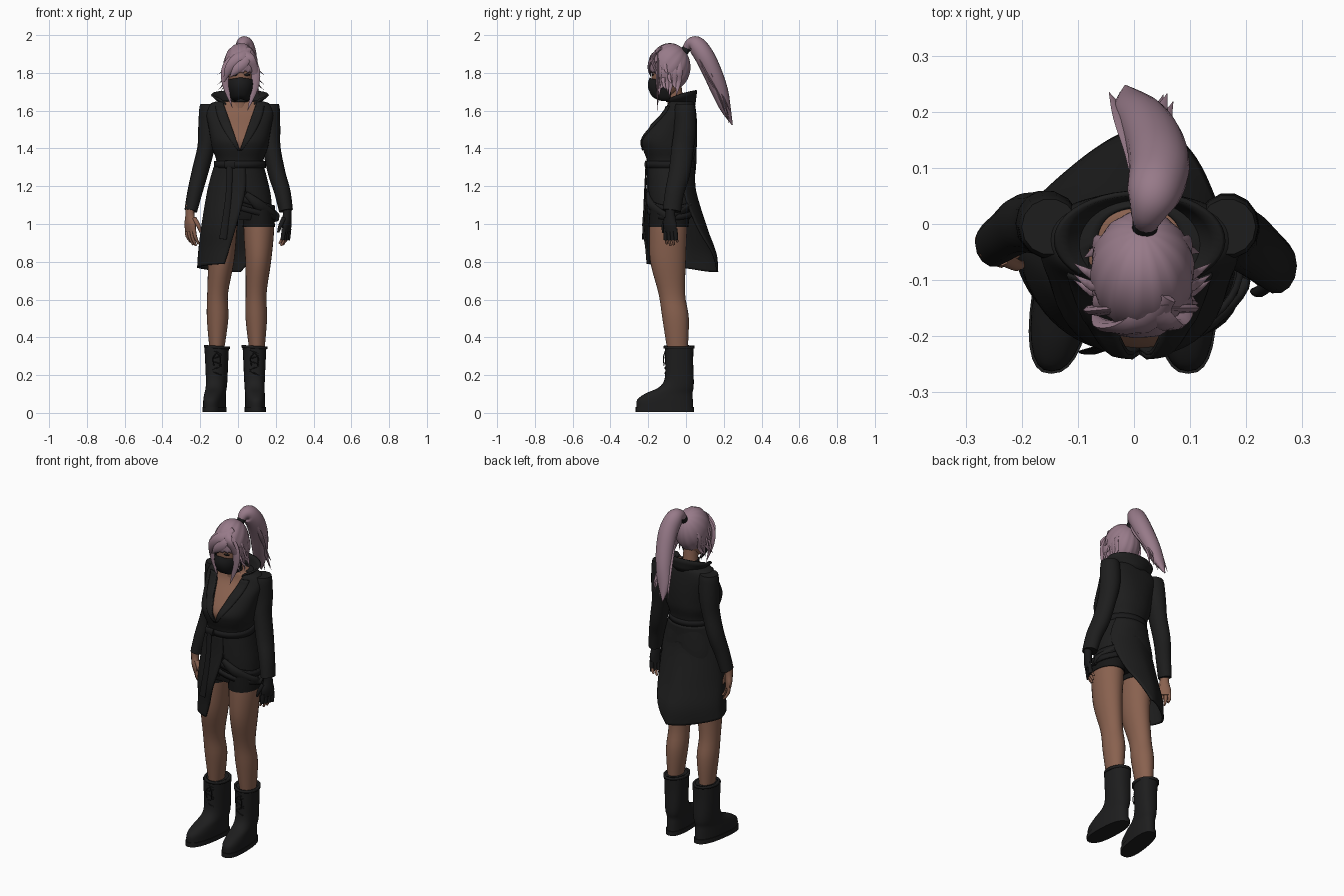
import bpy, bmesh, math, random
from mathutils import Vector, Matrix

if "Cube" in bpy.data.objects:
    bpy.data.objects.remove(bpy.data.objects["Cube"])
random.seed(4)
V = Vector

def material(name, r, g, b):
    m = bpy.data.materials.new(name)
    m.diffuse_color = (r, g, b, 1)
    m.use_nodes = True
    m.node_tree.nodes["Principled BSDF"].inputs["Base Color"].default_value = m.diffuse_color
    return m

COAT = material("black coat cloth", .0125, .0125, .0125)
BOOT = material("boot leather", .0125, .0125, .0128)
SKIN = material("skin", .25, .12, .078)
HAIR = material("lilac hair", .31, .195, .25)
SHORT = material("shorts cloth", .008, .008, .008)
MASK = material("mask and strap black", .0105, .0105, .011)

def finish(name, bm, mat, thick=0):
    bmesh.ops.recalc_face_normals(bm, faces=bm.faces)
    me = bpy.data.meshes.new(name)
    bm.to_mesh(me)
    bm.free()
    me.materials.append(mat)
    me.shade_smooth()
    me.set_sharp_from_angle(angle=math.radians(50))
    ob = bpy.data.objects.new(name, me)
    bpy.context.collection.objects.link(ob)
    if thick:
        s = ob.modifiers.new("thickness", 'SOLIDIFY')
        s.thickness, s.offset = thick, 0
    return ob

def spline(keys, sub):
    """Catmull-Rom through tuples of numbers."""
    out = []
    for i in range(len(keys) - 1):
        p0, p1, p2, p3 = (keys[max(0, min(len(keys) - 1, i + k))] for k in (-1, 0, 1, 2))
        for s in range(sub):
            t = s / sub
            out.append([.5 * (2*b + (c-a)*t + (2*a-5*b+4*c-d)*t*t + (3*b-a-3*c+d)*t**3)
                        for a, b, c, d in zip(p0, p1, p2, p3)])
    return out + [list(keys[-1])]

def skin_rows(rows, closed=True, cap=True):
    bm = bmesh.new()
    vs = [[bm.verts.new(p) for p in r] for r in rows]
    n = len(rows[0])
    for a, b in zip(vs, vs[1:]):
        for i in range(n if closed else n - 1):
            j = (i + 1) % n
            bm.faces.new((a[i], a[j], b[j], b[i]))
    if closed and cap:
        bm.faces.new(vs[0])
        bm.faces.new(vs[-1])
    return bm

def loft_rows(keys, seg=28, sub=4, p=2, shear=0):
    """Stack of level rings: x, y, z, half width, half depth."""
    rows = []
    for x, y, z, rx, ry in spline(keys, sub):
        row = []
        for i in range(seg):
            c, s = math.cos(2*math.pi*i/seg), math.sin(2*math.pi*i/seg)
            px = x + rx * math.copysign(abs(c)**(2/p), c)
            py = y + ry * math.copysign(abs(s)**(2/p), s)
            row.append(V((px + shear * (py + .03), py, z)))
        rows.append(row)
    return rows

def loft(name, keys, mat, **kw):
    return finish(name, skin_rows(loft_rows(keys, **kw)), mat)

def tube(name, keys, mat, side=(1, 0, 0), seg=14, sub=5):
    """Sweep along x, y, z with two radii; the first lies along side."""
    pts, rows = spline(keys, sub), []
    for i, k in enumerate(pts):
        t = (V(pts[min(i+1, len(pts)-1)][:3]) - V(pts[max(i-1, 0)][:3])).normalized()
        a = (V(side) - t * V(side).dot(t)).normalized()
        b = t.cross(a)
        rows.append([V(k[:3]) + a*max(k[3], .0006)*math.cos(q) + b*max(k[4], .0006)*math.sin(q)
                     for q in (2*math.pi*j/seg for j in range(seg))])
    return finish(name, skin_rows(rows), mat)

def band(name, c, rx, ry, h, mat, tilt=0, thick=.012):
    """Belt loop, tilted so its +x side drops."""
    rows = [[V((c[0] + rx*math.cos(q), c[1] + ry*math.sin(q), c[2] + dz - tilt*math.cos(q)))
             for q in (2*math.pi*j/40 for j in range(40))] for dz in (-h/2, h/2)]
    return finish(name, skin_rows(rows, True, False), mat, thick)

# Coat body with a V neck and a slanted hem on the +x hip
BODY = [(.01, -.035, 1.65, .075, .065), (.01, -.03, 1.637, .15, .072), (.01, -.035, 1.59, .175, .085),
        (.01, -.063, 1.52, .163, .118), (.01, -.087, 1.45, .152, .142), (.01, -.087, 1.4, .143, .138),
        (.01, -.083, 1.33, .12, .118), (.01, -.078, 1.25, .138, .12), (.01, -.073, 1.15, .16, .123),
        (.01, -.07, 1.05, .168, .12)]
P, SLOPE = 2.25, .35
bm = skin_rows(loft_rows(BODY, seg=48, p=P), True, False)
apex, hem, hem_n = V((.01, 0, 1.39)), V((.02, 0, 1.19)), V((-.16, 0, -.18))
vn = [V((s, 0, -SLOPE)) for s in (1, -1)]
for co, no in ((apex, vn[0]), (apex, vn[1]), (hem, hem_n)):
    bmesh.ops.bisect_plane(bm, geom=bm.verts[:] + bm.edges[:] + bm.faces[:], plane_co=co, plane_no=no)
gone = []
for f in bm.faces:
    c = f.calc_center_median()
    if (c.y < -.04 and all((c - apex).dot(n) < 0 for n in vn)) or (c.x > .02 and (c - hem).dot(hem_n) > 0):
        gone.append(f)
bmesh.ops.delete(bm, geom=gone, context='FACES')
finish("coat_body", bm, COAT, .008)

# Chest skin under the V neck
loft("chest", [(x, y, z, rx - .013, ry - .011) for x, y, z, rx, ry in BODY[:7]], SKIN, p=P)

# Lapels following the coat front
fine = spline(BODY, 8)
def front_y(x, z):
    k = min(fine, key=lambda q: abs(q[2] - z))
    return k[1] - k[4] * max(.05, 1 - abs((x - k[0]) / k[3])**P)**(1/P)
for s, n in ((-1, "left"), (1, "right")):
    rows = []
    for i in range(15):
        t = i / 14
        z = 1.625 - .235 * t
        w = .01 + .045 * math.sin(math.pi * min(1, .3 + .7 * t))
        xs = [.01 + s * (SLOPE * (z - 1.39) + w * k / 4) for k in range(5)]
        rows.append([V((x, front_y(x, z) - .006, z)) for x in xs])
    finish(n + "_lapel", skin_rows(rows, False), COAT, .008)

# Standing flared collar
rows = []
for v in (0, .33, .66, 1):
    row = []
    for i in range(33):
        a = math.radians(46 + 268 * i / 32)
        back = math.sqrt((1 - math.cos(a)) / 2)
        row.append(V((.01 - (.09 + .06*v) * math.sin(a), -.03 - (.075 + .01*v) * math.cos(a),
                      1.628 + v * (.005 + .075 * back))))
    rows.append(row)
finish("collar", skin_rows(rows, False), COAT, .009)

# Long asymmetric skirt: wraps the -x side, flares at the back
SK = [(1.3, .01, -.08, .135, .122, -12, 235), (1.18, .01, -.077, .168, .129, -10, 240),
      (1.0, 0, -.055, .19, .172, 2, 225), (.88, 0, -.024, .205, .192, 12, 205),
      (.79, 0, -.018, .212, .198, 20, 184)]
rows = []
for z, cx, cy, rx, ry, a0, a1 in spline(SK, 5):
    v, row = (1.3 - z) / .51, []
    for i in range(41):
        d = a0 + (a1 - a0) * i / 40
        a = math.radians(d)
        f = 1 - .2 * v * math.sin(math.radians(2 * (d - 90))) if 90 < d < 180 else 1
        depth = ry * (1 + .07 * v * min(0, math.cos(a)))
        row.append(V((cx - rx * f * math.sin(a), cy - depth * f * math.cos(a), z - .045 * v * (1 - math.cos(a)) / 2)))
    rows.append(row)
finish("coat_skirt", skin_rows(rows, False), COAT, .01)

# Belts, hanging tie and hip straps
band("waist_belt", (.01, -.083, 1.315), .131, .123, .035, MASK)
band("hip_belt_upper", (.03, -.074, 1.13), .16, .126, .035, MASK, .05)
band("hip_belt_lower", (.035, -.074, 1.08), .166, .127, .03, MASK, .045)
tube("hip_fold", [(.04, -.2, 1.16, .012, .015), (.11, -.183, 1.1, .02, .03), (.185, -.11, 1.04, .016, .03),
                  (.187, -.05, 1.05, .014, .025), (.13, .025, 1.1, .01, .02)], COAT, side=(0, -1, 0))
tube("belt_tie", [(-.045, -.21, 1.31, .016, .005), (-.05, -.218, 1.15, .016, .005),
                  (-.08, -.228, .92, .02, .005)], MASK)
tube("belt_knot", [(-.07, -.205, 1.315, .02, .01), (-.015, -.21, 1.315, .022, .01)], MASK, side=(0, 0, 1))

# Shorts and legs
loft("shorts_hips", [(.01, -.08, 1.22, .13, .1), (.01, -.075, 1.12, .163, .115), (.01, -.08, 1.05, .168, .11),
                     (.01, -.085, 1.02, .162, .1)], SHORT)
LEGS = {"left": ([(-.085, -.09, 1.06, .085, .1), (-.087, -.095, .95, .08, .1), (-.09, -.095, .8, .069, .094),
                  (-.108, -.075, .63, .055, .07), (-.108, -.055, .5, .057, .07), (-.112, -.045, .33, .038, .054)],
                 -.112, .15, .99),
        "right": ([(.11, -.09, 1.06, .08, .1), (.11, -.095, .95, .08, .1), (.107, -.095, .8, .068, .094),
                   (.096, -.075, .63, .055, .07), (.097, -.055, .5, .057, .07), (.1, -.045, .33, .04, .054)],
                  .087, -.04, .985)}
for n, (leg, bx, sh, z0) in LEGS.items():
    loft(n + "_leg", leg, SKIN)
    x = leg[0][0]
    loft(n + "_shorts_leg", [(x, -.085, 1.08, .08, .105), (x, -.09, z0 + .03, .084, .106), (x, -.093, z0, .085, .105)],
         SHORT)
    # Boots: sole, upper, rim and laces
    loft(n + "_boot_sole", [(bx, -.112, z, .056, .155) for z in (.004, .03)], BOOT, p=2.5, shear=sh, sub=1)
    loft(n + "_boot", [(bx, -.112, .03, .053, .15), (bx, -.111, .07, .053, .147), (bx, -.09, .103, .052, .124),
                       (bx, -.052, .135, .053, .092), (bx, -.036, .18, .055, .077), (bx, -.036, .27, .059, .074),
                       (bx, -.036, .35, .063, .076)], BOOT, p=2.4, shear=sh)
    band(n + "_boot_rim", (bx, -.036, .348), .063, .076, .014, BOOT, .004)
    for i in range(5):
        z, s = .2 + .028 * i, (-1)**i
        tube(n + "_lace", [(bx + s*.025, -.105, z, .003, .003), (bx, -.112, z + .01, .003, .003),
                           (bx - s*.025, -.105, z + .02, .003, .003)], MASK, seg=6, sub=2)
    for s in (-1, 1):
        tube(n + "_lace_end", [(bx, -.112, .32, .003, .003), (bx + s*.02, -.12, .29, .003, .003),
                               (bx + s*.015, -.116, .25, .003, .003)], MASK, seg=6, sub=3)

# Sleeves
tube("left_sleeve", [(-.15, -.005, 1.635, .05, .05), (-.15, -.005, 1.6, .056, .057), (-.155, 0, 1.5, .056, .06),
                     (-.17, .002, 1.4, .046, .056), (-.2, 0, 1.28, .044, .052), (-.228, -.02, 1.17, .04, .045),
                     (-.25, -.035, 1.07, .034, .042)], COAT)
tube("right_sleeve", [(.167, -.005, 1.635, .05, .05), (.167, -.005, 1.6, .055, .057), (.168, -.005, 1.5, .056, .06),
                      (.178, -.018, 1.4, .048, .06), (.205, -.035, 1.27, .046, .058), (.235, -.06, 1.17, .043, .052),
                      (.254, -.075, 1.07, .037, .05)], COAT)

# Hands: wrist, knuckle axis, inward curl direction
def hand(n, w, axis, curl, palm_mat, base_mat):
    w, axis, curl = V(w), V(axis).normalized(), V(curl).normalized()
    def key(d, a, c, ra, rb):
        return (*(w + V((0, 0, -d)) + axis * a + curl * c), ra, rb)
    tube(n + "_palm", [key(-.04, 0, 0, .025, .022), key(.015, 0, 0, .027, .022), key(.06, .002, 0, .039, .02),
                       key(.1, 0, .004, .037, .015)], palm_mat, side=axis)
    for i in range(4):
        a, l = -.028 + .019 * i, (.065, .08, .085, .075)[i]
        ends = [key(.09, a, .003, .0105, .0105), key(.09 + l*.5, a*1.1, .008, .0095, .0095),
                key(.09 + l, a*1.1, .028, .006, .006)]
        tube(n + "_finger", ends, SKIN, side=axis, seg=8, sub=3)
        if base_mat:
            tube(n + "_glove_finger", [key(.085, a, .003, .013, .013), key(.145, a*1.1, .01, .011, .011)],
                 base_mat, side=axis, seg=8, sub=1)
    tube(n + "_thumb", [key(.03, .025, .005, .014, .014), key(.07, .048, .015, .011, .011),
                        key(.105, .052, .025, .006, .006)], palm_mat, side=axis, seg=8, sub=3)
hand("left_hand", (-.255, -.045, 1.06), (.65, -.7, 0), (.75, .4, 0), SKIN, None)
hand("right_glove", (.26, -.083, 1.06), (-.45, -.85, 0), (-.9, .35, 0), MASK, MASK)

# Neck, choker, head
loft("neck", [(.01, -.045, 1.58, .06, .055), (.01, -.055, 1.65, .043, .043), (.013, -.07, 1.74, .042, .045)], SKIN)
band("choker", (.011, -.057, 1.655), .046, .046, .018, MASK, 0, .006)
loft("head", [(.015, -.115, 1.668, .02, .035), (.015, -.108, 1.69, .045, .06), (.015, -.102, 1.73, .063, .077),
              (.015, -.098, 1.79, .072, .085), (.015, -.09, 1.86, .07, .085), (.015, -.085, 1.92, .035, .05)], SKIN)
for s in (-1, 1):
    tube("eye", [(.015 + s*.032 - .016, -.176, 1.79, .003, .004), (.015 + s*.032, -.18, 1.79, .006, .004),
                 (.015 + s*.032 + .016, -.174, 1.79, .003, .004)], MASK, side=(0, 0, 1), seg=8, sub=3)

# Face mask: front shell
rows = []
for z, rx, ry in spline([(1.665, .03, .05), (1.68, .05, .075), (1.715, .066, .093), (1.745, .072, .096),
                         (1.775, .074, .086)], 4):
    rows.append([V((.015 + rx * math.sin(a), -.103 - ry * math.cos(a), z - .012 * abs(math.sin(a))))
                 for a in (math.radians(-105 + 210 * i / 28) for i in range(29))])
finish("face_mask", skin_rows(rows, False), MASK, .006)

# Hair cap: grooves run from the ponytail tie
bm = bmesh.new()
bmesh.ops.create_uvsphere(bm, u_segments=56, v_segments=32, radius=1)
for v in bm.verts:
    a = math.atan2(v.co.y, v.co.x)
    v.co *= 1 + .018 * math.sin(14 * a) * (1 - v.co.z**2)
bm.transform(Matrix.Translation((.015, -.085, 1.832)) @ Matrix.Diagonal((.089, .105, .122, 1))
             @ Matrix.Rotation(math.radians(-42), 4, 'X'))
gone = [f for f in bm.faces for c in [f.calc_center_median()]
        if c.z < 1.725 or (c.y < -.12 and c.z < 1.805)]
bmesh.ops.delete(bm, geom=gone, context='FACES')
finish("hair_cap", bm, HAIR, .006)

# Fringe and side locks
def lock(name, pts, w, side=(1, 0, 0)):
    prof = (.55, 1, .8, .02)
    tube(name, [(*p, w * k, w * k * .4) for p, k in zip(pts, prof)], HAIR, side=side, seg=8, sub=5)
lock("fringe_lock", [(.06, -.13, 1.93), (.01, -.178, 1.885), (-.045, -.182, 1.825), (-.075, -.16, 1.75)], .032)
lock("fringe_lock", [(.05, -.14, 1.925), (.035, -.182, 1.87), (-.005, -.193, 1.82), (-.045, -.185, 1.775)], .03)
lock("fringe_lock", [(.03, -.14, 1.925), (.055, -.178, 1.88), (.082, -.16, 1.82), (.1, -.135, 1.73)], .03)
lock("long_lock", [(-.01, -.15, 1.91), (-.062, -.155, 1.83), (-.066, -.15, 1.74), (-.03, -.15, 1.615)], .022)
lock("long_lock", [(.05, -.15, 1.91), (.09, -.15, 1.82), (.088, -.15, 1.72), (.05, -.15, 1.6)], .024)
for s in (-1, 1):
    for i in range(6):
        y, x = -.135 + .02 * i, .015 + s * .076
        e = random.uniform(.0, .03)
        lock("side_lock", [(x - s*.012, y, 1.88), (x + s*.006, y - .003, 1.81), (x, y - .006, 1.75),
                           (x + s*e, y - random.uniform(0, .03), random.uniform(1.66, 1.72))], .019, (0, 1, 0))
    for y, z in ((-.11, 1.82), (-.09, 1.77), (-.12, 1.74)):
        lock("loose_wisp", [(.015 + s*.07, y, z + .06), (.015 + s*.09, y, z + .02),
                            (.015 + s*.1, y + .005, z - .01), (.015 + s*.122, y + .02, z - .03)], .009, (0, 1, 0))

# Ponytail with tie and loose strands
TAIL = [(.02, -.005, 1.918, .018, .018), (.025, .02, 1.95, .032, .03), (.035, .055, 1.946, .048, .048),
        (.045, .1, 1.884, .054, .052), (.038, .143, 1.795, .052, .05), (.02, .18, 1.7, .046, .044),
        (.0, .21, 1.61, .036, .028), (-.015, .245, 1.525, .003, .003)]
tube("ponytail", TAIL, HAIR, seg=20)
for i in range(9):
    dx, dy = random.uniform(-.04, .04), random.uniform(-.035, .02)
    dz = random.uniform(-.02, .07)
    lock("ponytail_strand", [(.035 + dx*.7, .06 + dy*.5, 1.94 + dy*.6), (.04 + dx, .125 + dy, 1.82 + dy*.5),
                             (.015 + dx, .19 + dy*.8, 1.69), (.01 + dx*1.5, .235 + dy*.7, 1.54 + dz)], .02)
tube("hair_tie", [(.018, -.015, 1.905, .022, .022), (.022, .008, 1.935, .024, .024)], MASK)
